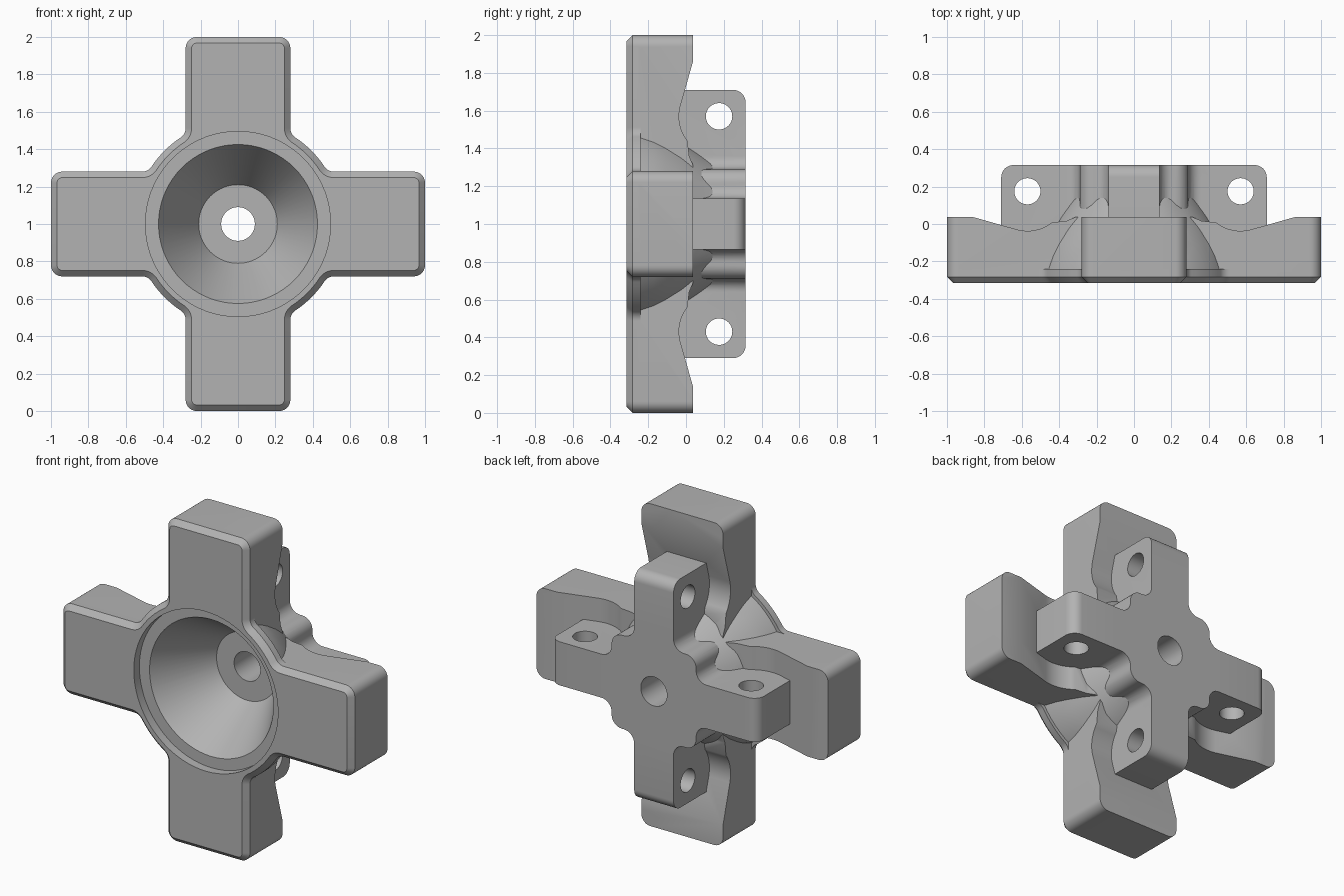
import bpy, bmesh
from math import sin, cos, radians, degrees, atan2, sqrt, pi
from mathutils import Matrix

cube = bpy.data.objects.get("Cube")
if cube:
    bpy.data.objects.remove(cube)

FRONT, PLATE_BACK, ARM_BACK, BACK = -0.315, -0.24, 0.037, 0.315
HALF, RIM, ROUND = 0.28, 0.555, 0.06
PIVOT_R, PIVOT_Y = 0.57, 0.175

grey = bpy.data.materials.new("plain_grey")
grey.use_nodes = True
colour = (0.45, 0.45, 0.45, 1)
grey.diffuse_color = colour
grey.node_tree.nodes["Principled BSDF"].inputs["Base Color"].default_value = colour


def finish(name, bm):
    bmesh.ops.recalc_face_normals(bm, faces=bm.faces)
    mesh = bpy.data.meshes.new(name)
    bm.to_mesh(mesh)
    bm.free()
    mesh.materials.append(grey)
    obj = bpy.data.objects.new(name, mesh)
    bpy.context.collection.objects.link(obj)
    return obj


def arc(cx, cy, r, start, end, steps=8):
    angles = [radians(start + (end - start) * i / steps) for i in range(steps + 1)]
    return [(cx + r * cos(t), cy + r * sin(t)) for t in angles]


def four_way(side, joint):
    """Mirror one arm side, add the joint to the next arm, repeat around."""
    arm = [(a, -b) for a, b in reversed(side)] + side + joint
    points = []
    for _ in range(4):
        points += arm
        arm = [(-b, a) for a, b in arm]
    return points


def prism(points, y0, y1):
    """Outline in x and z, extruded along y."""
    bm = bmesh.new()
    face = bm.faces.new([bm.verts.new((a, y0, b)) for a, b in points])
    new = bmesh.ops.extrude_face_region(bm, geom=[face])["geom"]
    bmesh.ops.translate(bm, vec=(0, y1 - y0, 0),
                        verts=[v for v in new if isinstance(v, bmesh.types.BMVert)])
    return bm


def lathe(name, profile):
    """Spin (radius, y) points around the y axis."""
    bm = bmesh.new()
    verts = [bm.verts.new((r, y, 0)) for r, y in profile]
    edges = [bm.edges.new(pair) for pair in zip(verts, verts[1:])]
    bmesh.ops.spin(bm, geom=verts + edges, cent=(0, 0, 0), axis=(0, 1, 0),
                   angle=2 * pi, steps=72, use_merge=True)
    bmesh.ops.remove_doubles(bm, verts=bm.verts, dist=1e-5)
    return finish(name, bm)


def combine(target, other, operation):
    mod = target.modifiers.new("join", 'BOOLEAN')
    mod.operation, mod.solver, mod.object = operation, 'EXACT', other
    graph = bpy.context.evaluated_depsgraph_get()
    mesh = bpy.data.meshes.new_from_object(target.evaluated_get(graph))
    target.modifiers.clear()
    target.data = mesh
    bpy.data.objects.remove(other)


def quarter(obj, turn):
    obj.data.transform(Matrix.Rotation(turn * pi / 2, 4, 'Y'))
    return obj


# Outer arms: a rounded cross, scooped out behind each arm
corner = arc(1 - ROUND, HALF - ROUND, ROUND, 0, 90)
arms = finish("arms", prism(four_way(corner, [(HALF, HALF)]), PLATE_BACK - 0.02, ARM_BACK))
scoop = [(1.1, ARM_BACK), (0.86, ARM_BACK)]
scoop += arc(PIVOT_R, PIVOT_Y, 0.212, -76, -128)
scoop += [(0.36, ARM_BACK - 0.02), (0.29, ARM_BACK + 0.01), (0.29, 0.2), (1.1, 0.2)]
for turn in range(4):
    bm = bmesh.new()
    face = bm.faces.new([bm.verts.new((r, y, -0.5)) for r, y in scoop])
    new = bmesh.ops.extrude_face_region(bm, geom=[face])["geom"]
    bmesh.ops.translate(bm, vec=(0, 0, 1),
                        verts=[v for v in new if isinstance(v, bmesh.types.BMVert)])
    combine(arms, quarter(finish("scoop", bm), turn), 'DIFFERENCE')

# Front plate: cross and rim in one outline with a chamfered front edge
fx, fy = sqrt((RIM + ROUND) ** 2 - (HALF + ROUND) ** 2), HALF + ROUND
tilt = degrees(atan2(fy, fx))
side = corner + arc(fx, fy, ROUND, -90, tilt - 180)
bm = prism(four_way(side, arc(0, 0, RIM, tilt, 90 - tilt)[1:-1]), FRONT, PLATE_BACK)
bmesh.ops.bevel(bm, geom=[e for e in bm.edges if all(v.co.y < FRONT + 0.01 for v in e.verts)],
                offset=0.032, segments=1, affect='EDGES', profile=0.5)
body = finish("cross_bracket", bm)

# Domed back of the bowl
dome = lathe("dome", [(0, -0.27), (0.535, -0.27), (0.535, -0.24), (0.515, -0.17),
                      (0.488, -0.107), (0.45, -0.03), (0.408, 0.04), (0.375, 0.09),
                      (0.345, 0.14), (0.25, 0.18), (0, 0.18)])

# Rear hub with four lugs, rounded at their back ends
lug = [(0.71, 0.135)] + arc(0.36, 0.205, 0.07, -90, -180)
bm = prism(four_way(lug, arc(0.22, 0.22, 0.07, 0, 90)), -0.15, BACK)
ends = [e for e in bm.edges if all(v.co.y > 0.3 and max(abs(v.co.x), abs(v.co.z)) > 0.7
                                   for v in e.verts)]
bmesh.ops.bevel(bm, geom=ends, offset=0.065, segments=8, affect='EDGES', profile=0.5)
hub = finish("hub", bm)

for part in (arms, dome, hub):
    combine(body, part, 'UNION')

# Bowl with a stepped seat, and the centre hole
combine(body, lathe("bowl", [(0, -0.5), (0.495, -0.5), (0.495, -0.26), (0.425, -0.26),
                             (0.21, 0.09), (0, 0.09)]), 'DIFFERENCE')
combine(body, lathe("bore", [(0, -0.5), (0.09, -0.5), (0.09, 0.5), (0, 0.5)]), 'DIFFERENCE')

# Pivot hole across each lug
for turn in range(4):
    bm = bmesh.new()
    bmesh.ops.create_cone(bm, cap_ends=True, segments=40, radius1=0.07, radius2=0.07, depth=0.5,
                          matrix=Matrix.Translation((PIVOT_R, PIVOT_Y, 0)))
    combine(body, quarter(finish("pivot", bm), turn), 'DIFFERENCE')

# Stand on the ground
body.data.transform(Matrix.Translation((0, 0, 1)))
bpy.ops.object.select_all(action='DESELECT')
body.select_set(True)
bpy.context.view_layer.objects.active = body
bpy.ops.object.shade_smooth_by_angle(angle=radians(30))
